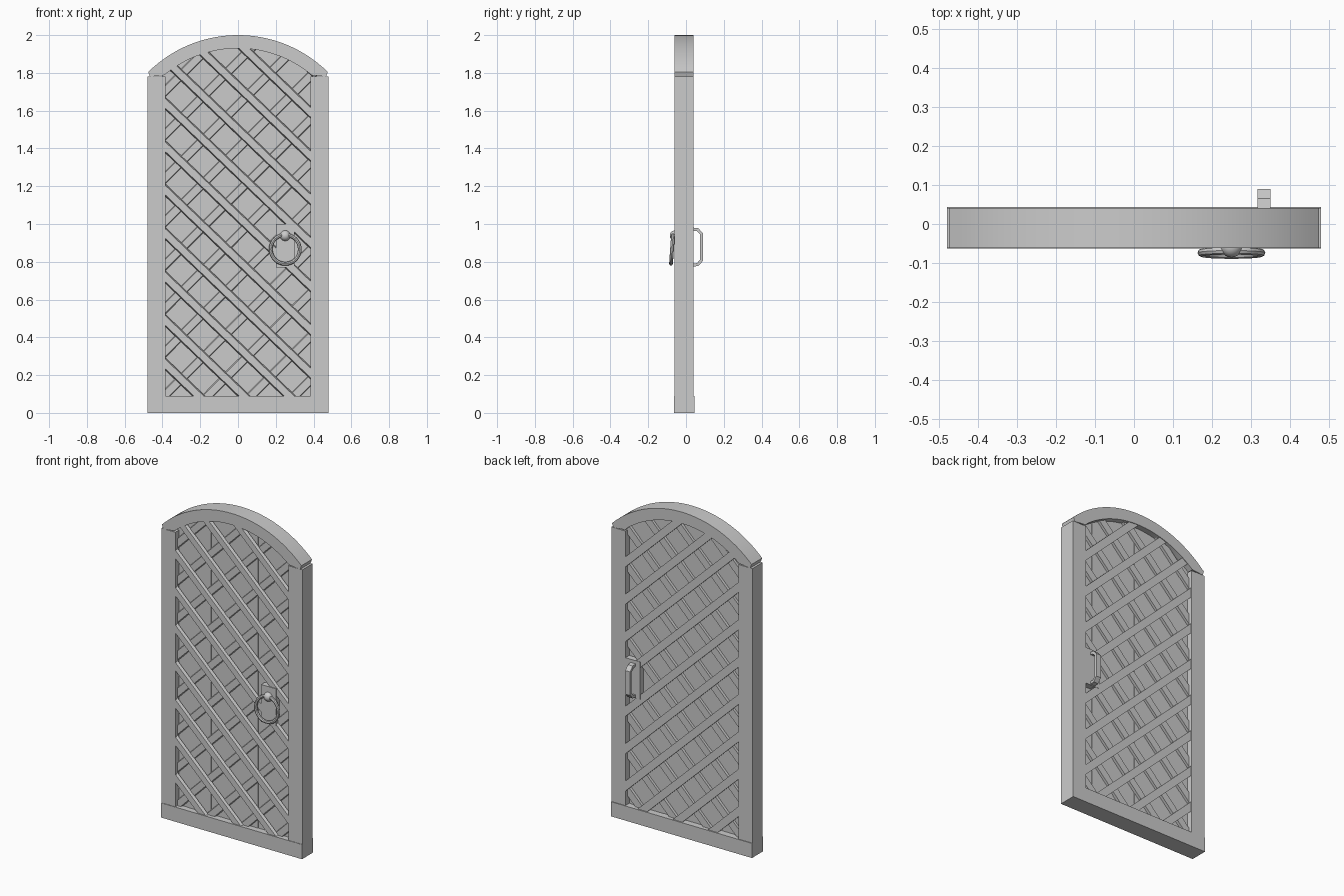
import bpy, bmesh, math
from mathutils import Vector

if "Cube" in bpy.data.objects:
    bpy.data.objects.remove(bpy.data.objects["Cube"])

CZ, R_OUT, R_IN = 1.324, 0.676, 0.606   # arch centre height and radii


def finish(bm, name, smooth=False):
    bmesh.ops.recalc_face_normals(bm, faces=bm.faces)
    me = bpy.data.meshes.new(name)
    bm.to_mesh(me)
    bm.free()
    ob = bpy.data.objects.new(name, me)
    bpy.context.collection.objects.link(ob)
    if smooth:
        bpy.ops.object.select_all(action='DESELECT')
        ob.select_set(True)
        bpy.context.view_layer.objects.active = ob
        bpy.ops.object.shade_smooth_by_angle(angle=math.radians(30))
    return ob


def add_prism(bm, pts, y0, y1, pts_far=None):
    """Join an x-z outline at y0 to the same (or another) outline at y1."""
    a = [bm.verts.new((x, y0, z)) for x, z in pts]
    b = [bm.verts.new((x, y1, z)) for x, z in (pts_far or pts)]
    bm.faces.new(a)
    bm.faces.new(b[::-1])
    n = len(pts)
    for i in range(n):
        j = (i + 1) % n
        bm.faces.new((a[i], b[i], b[j], a[j]))


def prism(name, pts, y0, y1, smooth=False):
    bm = bmesh.new()
    add_prism(bm, pts, y0, y1)
    return finish(bm, name, smooth)


def rect(x0, x1, z0, z1):
    return [(x0, z0), (x1, z0), (x1, z1), (x0, z1)]


def arc_z(x, r):
    return CZ + math.sqrt(max(r * r - x * x, 0))


# Frame: bottom rail, two stiles, arched top rail
prism("bottom_rail", rect(-0.48, 0.48, 0, 0.09), -0.063, 0.044)
for s, side in ((-1, "left"), (1, "right")):
    prism(side + "_stile", rect(*sorted((s * 0.385, s * 0.48)), 0.09, 1.78), -0.06, 0.04)

half = math.asin(0.475 / R_OUT)
half_in = math.asin(0.39 / R_IN)
outer, inner = [], []
for i in range(33):
    t = -1 + i / 16
    outer.append((R_OUT * math.sin(t * half), CZ + R_OUT * math.cos(t * half)))
    inner.append((-R_IN * math.sin(t * half_in), CZ + R_IN * math.cos(t * half_in)))
prism("arched_top_rail", outer + [(0.466, 1.78)] + inner + [(-0.466, 1.78)],
      -0.062, 0.041, True)

# Vertical planks
edges = [-0.4, -0.33, -0.165, 0, 0.155, 0.31, 0.4]
for i, (x0, x1) in enumerate(zip(edges, edges[1:])):
    xs = [x1 + (x0 - x1) * k / 6 for k in range(7)]
    top = [(x, arc_z(x, 0.63)) for x in xs]
    d = 0.002 * (i % 2)
    prism("plank_%d" % (i + 1), [(x0, 0.05), (x1, 0.05)] + top, -0.024 - d, 0.004 - d)


# Lattice strips, clipped so that their ends sit inside the frame
def inside(x, z):
    return abs(x) < 0.41 and z > 0.06 and z < arc_z(x, 0.635)


def lattice(name, slope, first, y_base, y_face, width=0.045, face=0.045, pitch=0.23):
    bm = bmesh.new()
    d = Vector((1, slope)).normalized()
    side = Vector((-d.y, d.x))
    for k in range(-6, 14):
        c = first + k * pitch
        ts = [t / 400 for t in range(-440, 441)
              if inside(t / 400 * d.x, c + t / 400 * d.y)]
        if len(ts) < 12:
            continue
        p = Vector((0, c)) + d * ts[0]
        q = Vector((0, c)) + d * ts[-1]
        n, m = side * width / 2, side * face / 2
        add_prism(bm, [tuple(v) for v in (p - n, q - n, q + n, p + n)], y_base, y_face,
                  [tuple(v) for v in (p - m, q - m, q + m, p + m)])
    return finish(bm, name)


lattice("front_inner_lattice", 1, 0.48, -0.022, -0.04, 0.048, 0.038)
lattice("front_outer_lattice", -0.96, 0.58, -0.038, -0.056, 0.048, 0.036)
lattice("back_inner_lattice", 1, 0.48, 0.0, 0.02)
lattice("back_outer_lattice", -0.96, 0.58, 0.02, 0.037)

# Front handle: plate, knob, hanging ring
prism("front_plate", rect(0.2, 0.3, 0.77, 1.0), -0.061, -0.02)

bm = bmesh.new()
bmesh.ops.create_uvsphere(bm, u_segments=20, v_segments=12, radius=0.028)
bmesh.ops.translate(bm, verts=bm.verts, vec=(0.25, -0.058, 0.938))
finish(bm, "ring_knob", True)

bpy.ops.mesh.primitive_torus_add(
    major_segments=32, minor_segments=8, major_radius=0.077, minor_radius=0.01,
    location=(0.25, -0.074, 0.866), rotation=(math.radians(86), 0, 0))
ring = bpy.context.object
ring.name = "pull_ring"
bpy.ops.object.shade_smooth_by_angle(angle=math.radians(30))

# Back handle: plate and bent flat bar
prism("back_plate", rect(0.285, 0.385, 0.77, 1.0), 0.0, 0.039)
bar_out = [(0.03, 0.982), (0.066, 0.977), (0.09, 0.95)]
bar_in = [(0.03, 0.966), (0.058, 0.962), (0.075, 0.944)]


def flip(pts):
    return [(y, 1.755 - z) for y, z in reversed(pts)]


profile = bar_out + flip(bar_out) + flip(bar_in)[::-1] + bar_in[::-1]
bm = bmesh.new()
add_prism(bm, profile, 0.317, 0.35)
for v in bm.verts:
    v.co.x, v.co.y = v.co.y, v.co.x
finish(bm, "back_handle")
